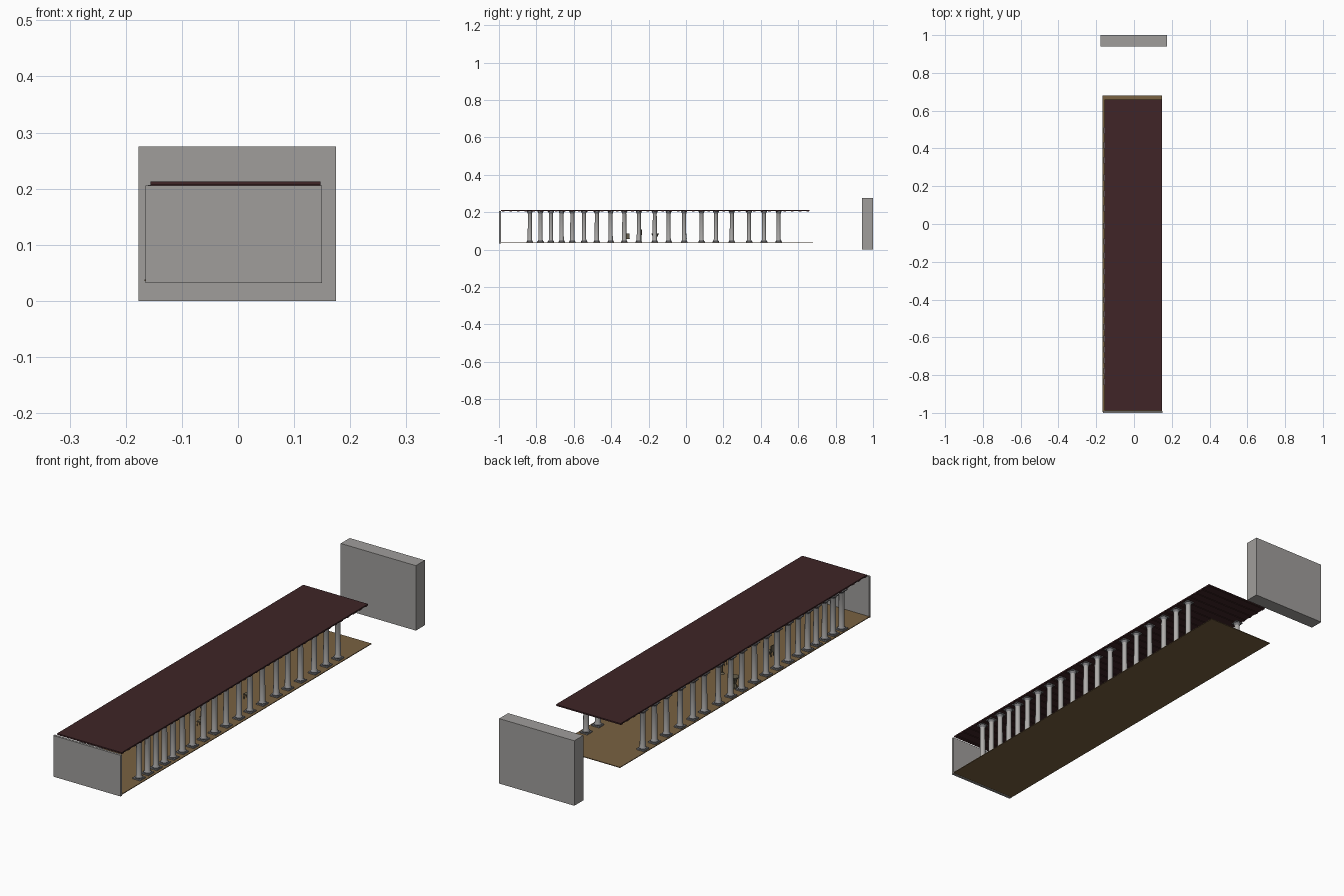
import bpy, bmesh, math

if "Cube" in bpy.data.objects:
    bpy.data.objects.remove(bpy.data.objects["Cube"])

def mat(name, c):
    m = bpy.data.materials.new(name)
    m.diffuse_color = (*c, 1)
    m.use_nodes = True
    m.node_tree.nodes["Principled BSDF"].inputs["Base Color"].default_value = m.diffuse_color
    return m

STONE = mat("grey stone", (0.35, 0.34, 0.33))
SHAFT = mat("pale column stone", (0.43, 0.42, 0.41))
TRIM = mat("dark trim stone", (0.22, 0.22, 0.23))
FLOOR = mat("tan floor", (0.19, 0.12, 0.053))
ROOF = mat("maroon roof", (0.05, 0.018, 0.02))
WOOD = mat("olive wood", (0.13, 0.11, 0.07))

def finish(name, bm, mats, smooth=False):
    me = bpy.data.meshes.new(name)
    bmesh.ops.recalc_face_normals(bm, faces=bm.faces[:])
    bm.to_mesh(me)
    bm.free()
    for m in mats:
        me.materials.append(m)
    ob = bpy.data.objects.new(name, me)
    bpy.context.collection.objects.link(ob)
    if smooth:
        bpy.context.view_layer.objects.active = ob
        ob.select_set(True)
        bpy.ops.object.shade_smooth_by_angle()
        ob.select_set(False)
    return ob

def add_box(bm, lo, hi, mi=0):
    vs = bmesh.ops.create_cube(bm, size=1)["verts"]
    for v in vs:
        v.co = [lo[i] + (v.co[i] + 0.5) * (hi[i] - lo[i]) for i in range(3)]
    for f in {f for v in vs for f in v.link_faces}:
        f.material_index = mi

def box(name, lo, hi, m):
    bm = bmesh.new()
    add_box(bm, lo, hi)
    return finish(name, bm, [m])

def add_lathe(bm, profile, x=0, y=0, n=14, mi=lambda z: 0):
    rings = [[bm.verts.new((x + r * math.cos(2 * math.pi * i / n),
                            y + r * math.sin(2 * math.pi * i / n), z)) for i in range(n)]
             for r, z in profile]
    for a, b in zip(rings, rings[1:]):
        zm = (a[0].co.z + b[0].co.z) / 2
        for i in range(n):
            j = (i + 1) % n
            bm.faces.new((a[i], a[j], b[j], b[i])).material_index = mi(zm)
    for r in (rings[0], rings[-1]):
        bm.faces.new(r).material_index = mi(r[0].co.z)

# walls and floor
box("back_wall", (-0.177, 0.94, 0), (0.175, 1.0, 0.275), STONE)
box("front_wall", (-0.165, -1.0, 0.032), (0.15, -0.99, 0.206), STONE)
box("floor", (-0.167, -0.995, 0.035), (0.149, 0.68, 0.038), FLOOR)

# roof sheet with shallow cross battens underneath
bm = bmesh.new()
add_box(bm, (-0.156, -0.988, 0.2075), (0.147, 0.66, 0.2125))
for i in range(41):
    y = -0.985 + i * 0.0407
    add_box(bm, (-0.156, y, 0.205), (0.147, y + 0.014, 0.208))
finish("roof", bm, [ROOF])

# two rows of columns
YS = (-0.835, -0.778, -0.722, -0.665, -0.608, -0.545, -0.477, -0.403, -0.33, -0.252,
      -0.167, -0.093, -0.01, 0.083, 0.16, 0.245, 0.337, 0.417, 0.495)
Z0, Z1 = 0.038, 0.2065
PROFILE = [(0.015, Z0 + 0.005), (0.016, Z0 + 0.008), (0.0125, Z0 + 0.012), (0.0118, Z0 + 0.016),
           (0.0108, Z1 - 0.014), (0.0125, Z1 - 0.011), (0.0155, Z1 - 0.004)]
trim = lambda z: 1 if z < Z0 + 0.014 or z > Z1 - 0.0135 else 0
for side, x in (("left", -0.144), ("right", 0.121)):
    bm = bmesh.new()
    for y in YS:
        add_lathe(bm, PROFILE, x, y, mi=trim)
        for a, b, r in ((Z0, Z0 + 0.005, 0.0175), (Z1 - 0.004, Z1, 0.0165)):
            add_box(bm, (x - r, y - r, a), (x + r, y + r, b), 1)
    finish(side + "_columns", bm, [SHAFT, TRIM], True)

# small furnishings in the hall
bm = bmesh.new()
add_lathe(bm, [(0.013, 0.038), (0.012, 0.045), (0.008, 0.055), (0.012, 0.07), (0.02, 0.085)],
          -0.11, -0.165, 8)
finish("flared_urn", bm, [WOOD])

def chair(name, x, y, s=1):
    bm = bmesh.new()
    for dx in (-0.009, 0.007):
        for dy in (-0.009, 0.007):
            add_box(bm, (x + dx, y + dy, 0.038), (x + dx + 0.002, y + dy + 0.002, 0.056))
    add_box(bm, (x - 0.01, y - 0.01, 0.056), (x + 0.01, y + 0.01, 0.06))
    bx = x + s * 0.0085
    add_box(bm, (bx - 0.0015, y - 0.009, 0.06), (bx + 0.0015, y + 0.009, 0.085))
    finish(name, bm, [WOOD])

chair("chair_front", 0.04, -0.31)
chair("chair_middle", 0.045, -0.005)
chair("chair_left", -0.06, -0.48, -1)
# standing lamp
bm = bmesh.new()
add_lathe(bm, [(0.01, 0.038), (0.003, 0.043), (0.003, 0.075), (0.008, 0.08), (0.006, 0.108)],
          0.0, -0.242, 8)
finish("standing_lamp", bm, [WOOD])
